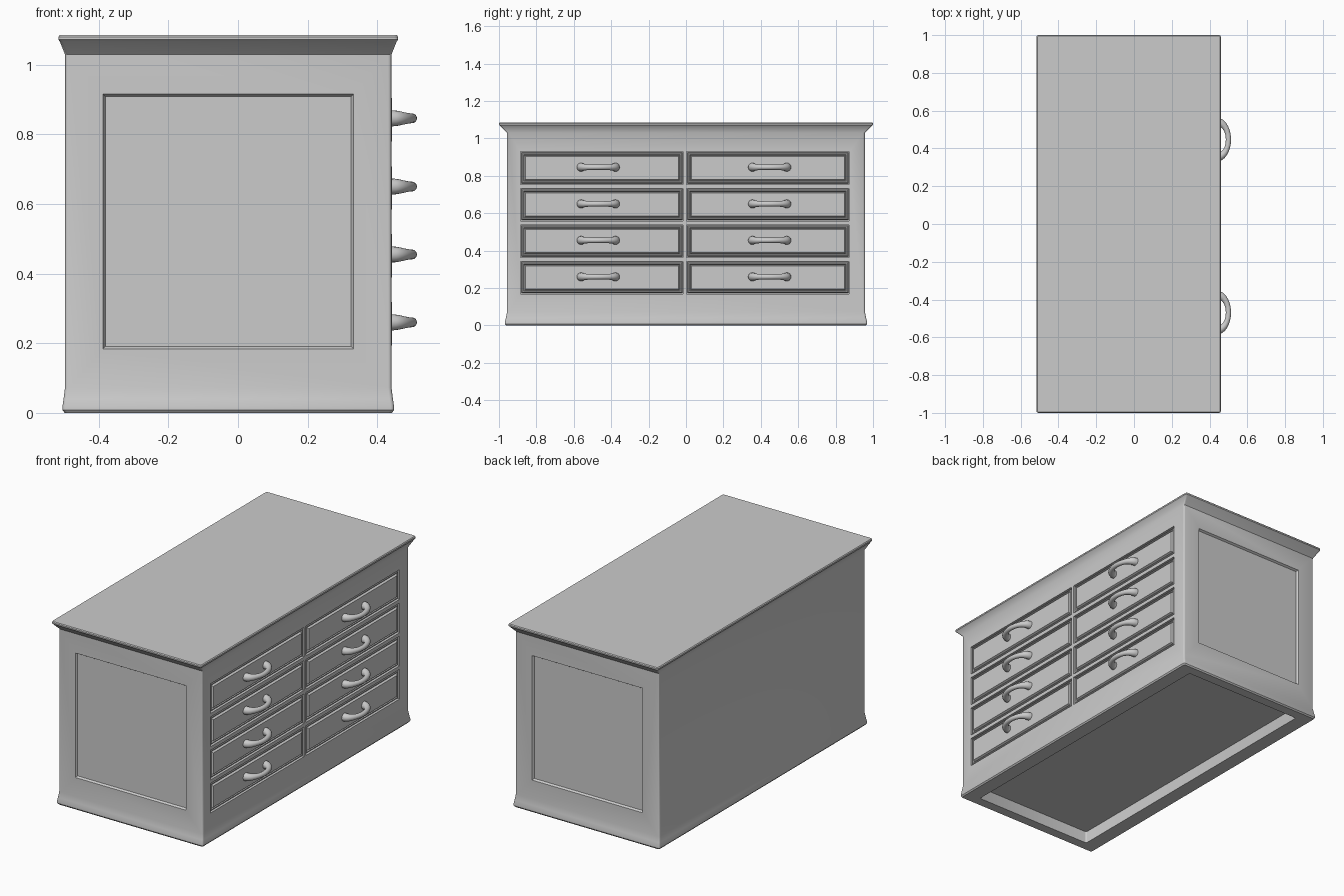
import bpy, bmesh
from math import sin, cos, pi
from mathutils import Vector

if "Cube" in bpy.data.objects:
    bpy.data.objects.remove(bpy.data.objects["Cube"])

X, Y, Z = Vector((1, 0, 0)), Vector((0, 1, 0)), Vector((0, 0, 1))
CX = -0.028                      # cabinet centre in x
FRONT_X, END_Y = 0.441, 0.957    # drawer face and end faces
COLS = [(-0.45, -0.469), (0.438, 0.447)]   # drawer centre, handle centre
ROWS = [0.256, 0.451, 0.646, 0.842]


def rect(o, u, v, n, hu, hv, d, c=0):
    """Rectangle ring at depth d along n, with optional rounded corners."""
    pts = []
    for k, (su, sv) in enumerate([(1, 1), (-1, 1), (-1, -1), (1, -1)]):
        for i in (range(4) if c else [0]):
            a = k * pi / 2 + i * pi / 6
            du = su * (hu - c) + (c * cos(a) if c else 0)
            dv = sv * (hv - c) + (c * sin(a) if c else 0)
            pts.append(o + u * du + v * dv + n * d)
    return pts


def loft(bm, rings):
    """Skin a list of equal rings and cap both ends."""
    rows = [[bm.verts.new(p) for p in r] for r in rings]
    for a, b in zip(rows, rows[1:]):
        for i in range(len(a)):
            j = (i + 1) % len(a)
            bm.faces.new((a[i], a[j], b[j], b[i]))
    bm.faces.new(rows[0][::-1])
    bm.faces.new(rows[-1])


def finish(bm, name):
    bmesh.ops.recalc_face_normals(bm, faces=bm.faces)
    me = bpy.data.meshes.new(name)
    bm.to_mesh(me)
    bm.free()
    ob = bpy.data.objects.new(name, me)
    bpy.context.collection.objects.link(ob)
    return ob


def activate(ob):
    bpy.ops.object.select_all(action='DESELECT')
    ob.select_set(True)
    bpy.context.view_layer.objects.active = ob


def smooth(ob):
    activate(ob)
    bpy.ops.object.shade_smooth_by_angle(angle=0.6)


# Carcass: hollow underside, flared plinth, walls, crown moulding and top
profile = [(0.385, 0.905, 0.07), (0.385, 0.905, 0.0), (0.470, 0.962, 0.0),
           (0.476, 0.968, 0.008), (0.476, 0.968, 0.02), (0.473, 0.963, 0.04),
           (0.469, 0.957, 0.072), (0.469, 0.957, 1.03), (0.484, 0.994, 1.067),
           (0.488, 1.0, 1.072), (0.488, 1.0, 1.080), (0.484, 0.996, 1.085)]
bm = bmesh.new()
loft(bm, [rect(X * CX, X, Y, Z, hx, hy, z, 0.01) for hx, hy, z in profile])
carcass = finish(bm, "carcass")

# Cutter: bevelled end panels and drawer openings
bm = bmesh.new()
for s in (-1, 1):
    o = Vector((CX, s * END_Y, 0.55))
    loft(bm, [rect(o, X, Z, Y * s, hu, hv, d) for hu, hv, d in
              [(0.36, 0.366, 0.02), (0.36, 0.366, 0), (0.353, 0.359, -0.012)]])
for y, _ in COLS:
    for z in ROWS:
        o = Vector((FRONT_X, y, z))
        loft(bm, [rect(o, Y, Z, X, 0.434, 0.087, d) for d in (0.02, -0.02)])
cutter = finish(bm, "recess_cutter")
cutter.hide_render = True
mod = carcass.modifiers.new("recesses", 'BOOLEAN')
mod.object, mod.operation, mod.solver = cutter, 'DIFFERENCE', 'EXACT'
activate(carcass)
bpy.ops.object.modifier_apply(modifier=mod.name)
bpy.data.objects.remove(cutter)
smooth(carcass)

# Drawer fronts with a raised lip, groove and centre panel (inset, depth)
steps = [(0.004, -0.022), (0.004, -0.010), (0.009, -0.004), (0.014, -0.004),
         (0.019, -0.012), (0.025, 0.001)]
for c, (y, hy) in enumerate(COLS):
    for r, z in enumerate(ROWS):
        bm = bmesh.new()
        o = Vector((FRONT_X, y, z))
        loft(bm, [rect(o, Y, Z, X, 0.434 - i, 0.087 - i, d) for i, d in steps])
        finish(bm, f"drawer_front_{c}_{r}")

        # Arched pull handle, thicker at its feet
        bm = bmesh.new()
        rings = []
        o = Vector((FRONT_X, hy, z + 0.004))
        for k in range(21):
            t = pi * k / 20
            p = o + Y * (-0.092 * cos(t)) + X * (0.059 * sin(t))
            tan = (Y * (0.092 * sin(t)) + X * (0.059 * cos(t))).normalized()
            side = tan.cross(Z)
            rad = 0.014 + 0.009 * cos(t) ** 4
            rings.append([p + side * (rad * cos(a)) + Z * (rad * sin(a))
                          for a in (2 * pi * i / 16 for i in range(16))])
        loft(bm, rings)
        smooth(finish(bm, f"handle_{c}_{r}"))
